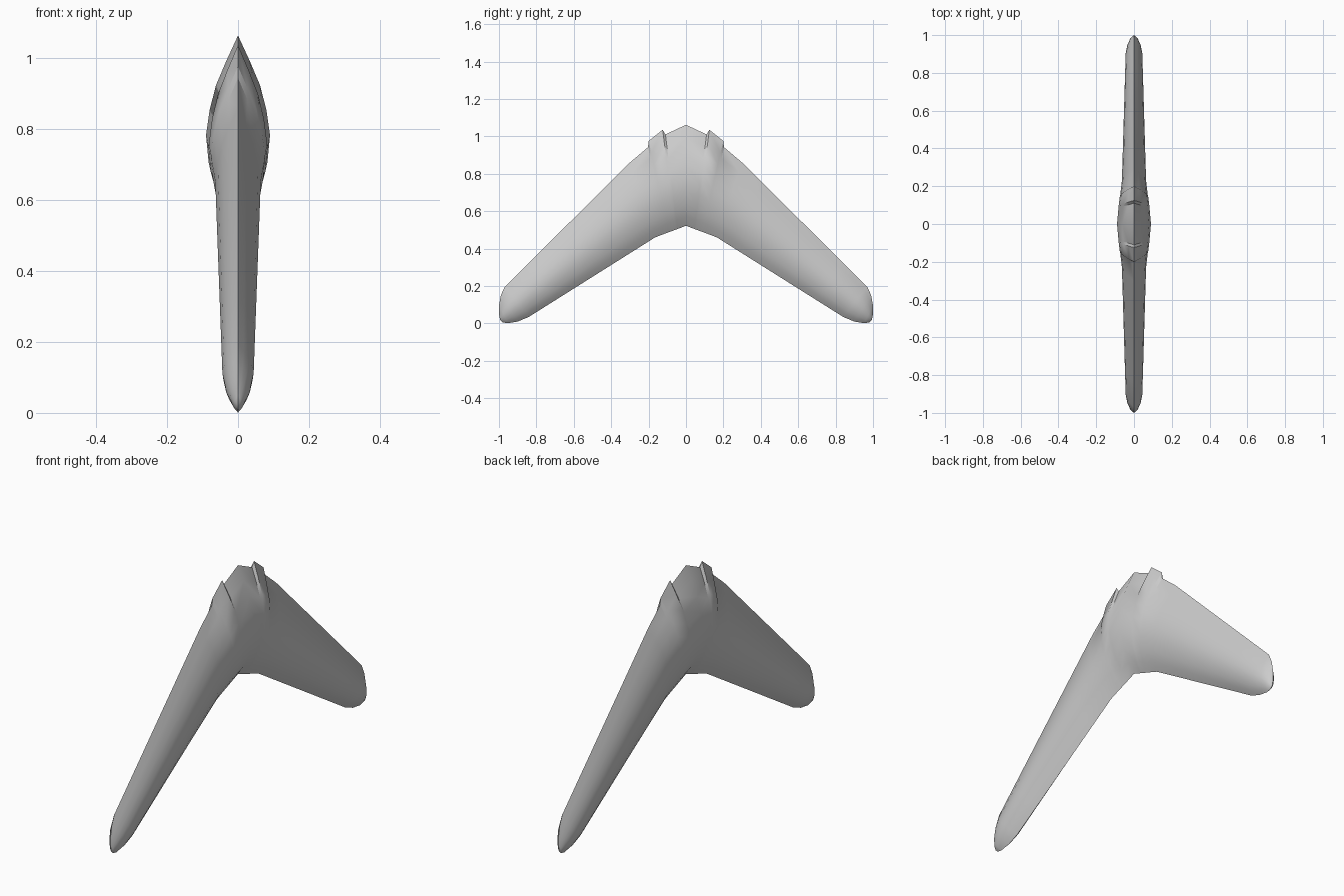
import bpy, bmesh, math

cube = bpy.data.objects.get("Cube")
if cube:
    bpy.data.objects.remove(cube, do_unlink=True)

# Plain grey material
grey = bpy.data.materials.new("light_grey")
grey.use_nodes = True
grey.diffuse_color = (0.6, 0.6, 0.6, 1)
grey.node_tree.nodes["Principled BSDF"].inputs["Base Color"].default_value = (0.6, 0.6, 0.6, 1)

# Stations of one arm: outer edge (y, z), inner edge (y, z), half thickness
stations = [
    ((0.0, 1.062), (0.0, 0.522), 0.090),
    ((0.11, 1.01), (0.045, 0.505), 0.083),
    ((0.125, 1.035), (0.055, 0.501), 0.082),
    ((0.20, 0.975), (0.085, 0.490), 0.076),
    ((0.203, 0.942), (0.105, 0.483), 0.073),
    ((0.30, 0.860), (0.165, 0.460), 0.064),
]
# Straight blade, evenly stepped and thinning outward
STEPS = 5
for i in range(1, STEPS + 1):
    t = i / STEPS
    stations.append(((0.30 + 0.67 * t, 0.86 - 0.665 * t),
                     (0.165 + 0.675 * t, 0.46 - 0.425 * t),
                     0.064 - 0.020 * t))
# Rounded tip
stations += [
    ((0.990, 0.150), (0.900, 0.010), 0.036),
    ((0.999, 0.100), (0.955, 0.001), 0.022),
    ((1.000, 0.050), (0.980, 0.006), 0.009),
]

# Lens section: fraction from outer to inner edge, share of half thickness
lens = [(0.0, 0.0), (0.13, 0.36), (0.26, 0.69), (0.39, 0.89), (0.52, 1.0),
        (0.66, 0.92), (0.80, 0.69), (0.91, 0.37), (1.0, 0.0)]
ring = [(f, w) for f, w in lens] + [(f, -w) for f, w in lens[-2:0:-1]]

bm = bmesh.new()
loops = []
for outer, inner, half in stations:
    loops.append([bm.verts.new((w * half,
                                outer[0] + (inner[0] - outer[0]) * f,
                                outer[1] + (inner[1] - outer[1]) * f)) for f, w in ring])
n = len(ring)
for a, b in zip(loops, loops[1:]):
    for k in range(n):
        bm.faces.new((a[k], a[(k + 1) % n], b[(k + 1) % n], b[k]))

# Close the tip to a point
tip = bm.verts.new((0, 0.994, 0.020))
for k in range(n):
    bm.faces.new((loops[-1][k], loops[-1][(k + 1) % n], tip))

# Mirror the arm across the centre
bmesh.ops.mirror(bm, geom=bm.verts[:] + bm.edges[:] + bm.faces[:],
                 axis='Y', merge_dist=0.0005)
bmesh.ops.recalc_face_normals(bm, faces=bm.faces)

mesh = bpy.data.meshes.new("boomerang")
bm.to_mesh(mesh)
bm.free()
mesh.materials.append(grey)
obj = bpy.data.objects.new("boomerang", mesh)
bpy.context.collection.objects.link(obj)
bpy.context.view_layer.objects.active = obj
obj.select_set(True)
bpy.ops.object.shade_smooth_by_angle(angle=math.radians(35))
